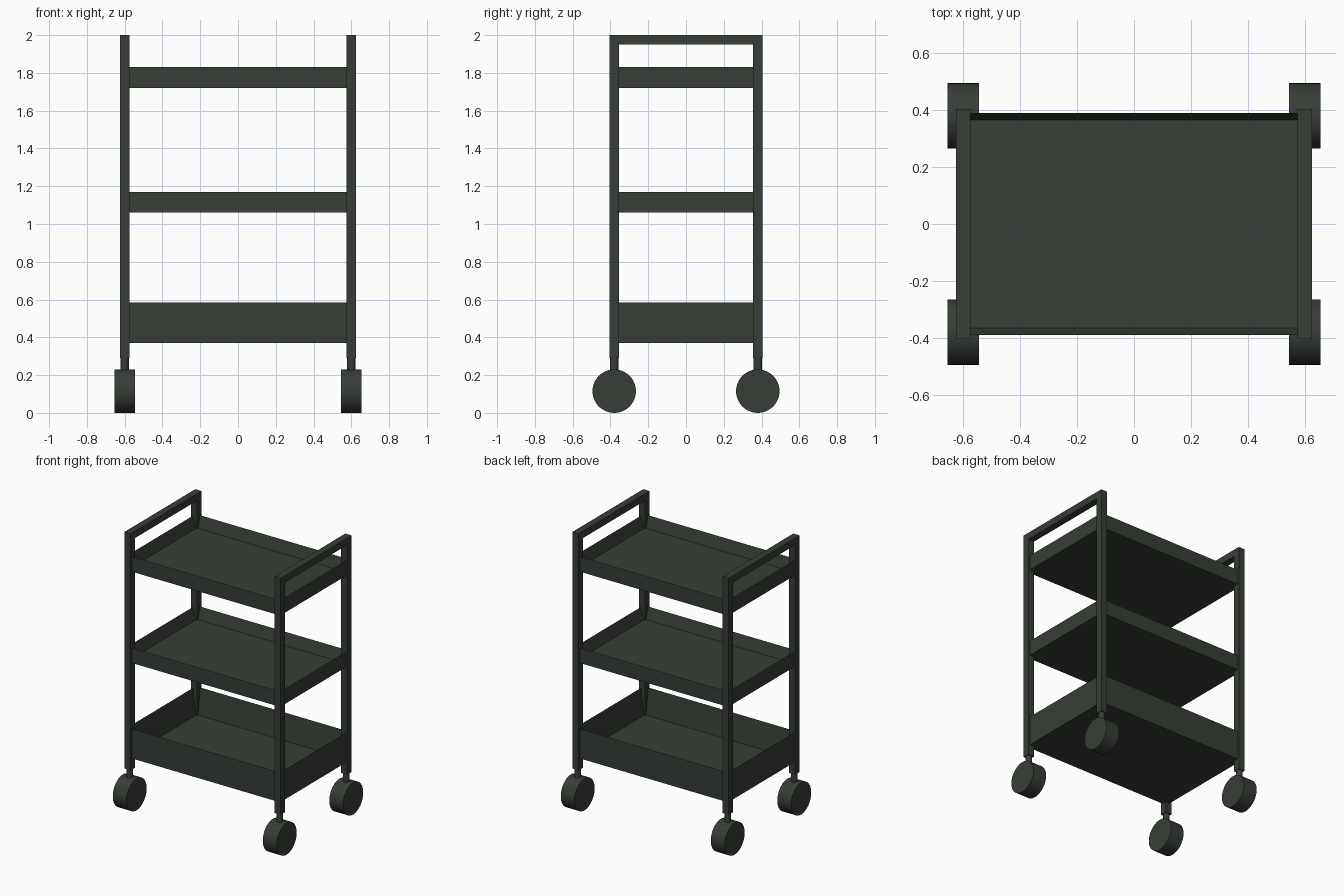
import bpy
import bmesh
import math
from mathutils import Matrix

default = bpy.data.objects.get("Cube")
if default:
    bpy.data.objects.remove(default, do_unlink=True)

# Single painted-metal colour
COLOUR = (0.039, 0.047, 0.038, 1.0)
paint = bpy.data.materials.new("dark green grey")
paint.use_nodes = True
paint.diffuse_color = COLOUR
paint.node_tree.nodes["Principled BSDF"].inputs["Base Color"].default_value = COLOUR

POST_X, POST_Y, POST_W = 0.6, 0.38, 0.05


def finish(name, bm):
    bmesh.ops.recalc_face_normals(bm, faces=bm.faces)
    mesh = bpy.data.meshes.new(name)
    bm.to_mesh(mesh)
    bm.free()
    mesh.materials.append(paint)
    obj = bpy.data.objects.new(name, mesh)
    bpy.context.collection.objects.link(obj)
    return obj


def box(bm, low, high):
    size = [b - a for a, b in zip(low, high)]
    centre = [(a + b) / 2 for a, b in zip(low, high)]
    matrix = Matrix.Translation(centre) @ Matrix.Diagonal((*size, 1))
    bmesh.ops.create_cube(bm, size=1, matrix=matrix)


def cylinder(name, centre, radius, depth, axis):
    bm = bmesh.new()
    turn = Matrix.Rotation(math.pi / 2, 4, "Y") if axis == "X" else Matrix()
    bmesh.ops.create_cone(bm, cap_ends=True, segments=48, radius1=radius, radius2=radius,
                          depth=depth, matrix=Matrix.Translation(centre) @ turn)
    obj = finish(name, bm)
    bpy.ops.object.select_all(action="DESELECT")
    obj.select_set(True)
    bpy.context.view_layer.objects.active = obj
    bpy.ops.object.shade_smooth_by_angle(angle=math.radians(30))


def tray(name, bottom, top, half_x=0.61, half_y=0.39, wall=0.025):
    # Open tray: inset the top of a box, then push the inset face down to the floor
    bm = bmesh.new()
    box(bm, (-half_x, -half_y, bottom), (half_x, half_y, top))
    bm.normal_update()
    lid = max(bm.faces, key=lambda f: f.calc_center_median().z)
    bmesh.ops.inset_region(bm, faces=[lid], thickness=wall, use_even_offset=True)
    bmesh.ops.translate(bm, verts=lid.verts, vec=(0, 0, bottom + wall - top))
    finish(name, bm)


# Three trays, the lowest one deeper
tray("bottom_tray", 0.37, 0.585)
tray("middle_tray", 1.06, 1.17)
tray("top_tray", 1.72, 1.83)

half = POST_W / 2
for side, sx in (("left", 1), ("right", -1)):
    x = sx * POST_X
    # Push handle joining the two posts of each side
    bm = bmesh.new()
    box(bm, (x - half, -POST_Y + half, 1.95), (x + half, POST_Y - half, 2.0))
    finish(f"{side}_handle", bm)

    for end, sy in (("front", -1), ("back", 1)):
        y = sy * POST_Y
        # Upright post
        bm = bmesh.new()
        box(bm, (x - half, y - half, 0.29), (x + half, y + half, 2.0))
        finish(f"{end}_{side}_post", bm)
        # Caster stem and wheel
        cylinder(f"{end}_{side}_caster_stem", (x, y, 0.2), 0.022, 0.2, "Z")
        cylinder(f"{end}_{side}_wheel", (x, y, 0.115), 0.115, 0.11, "X")
